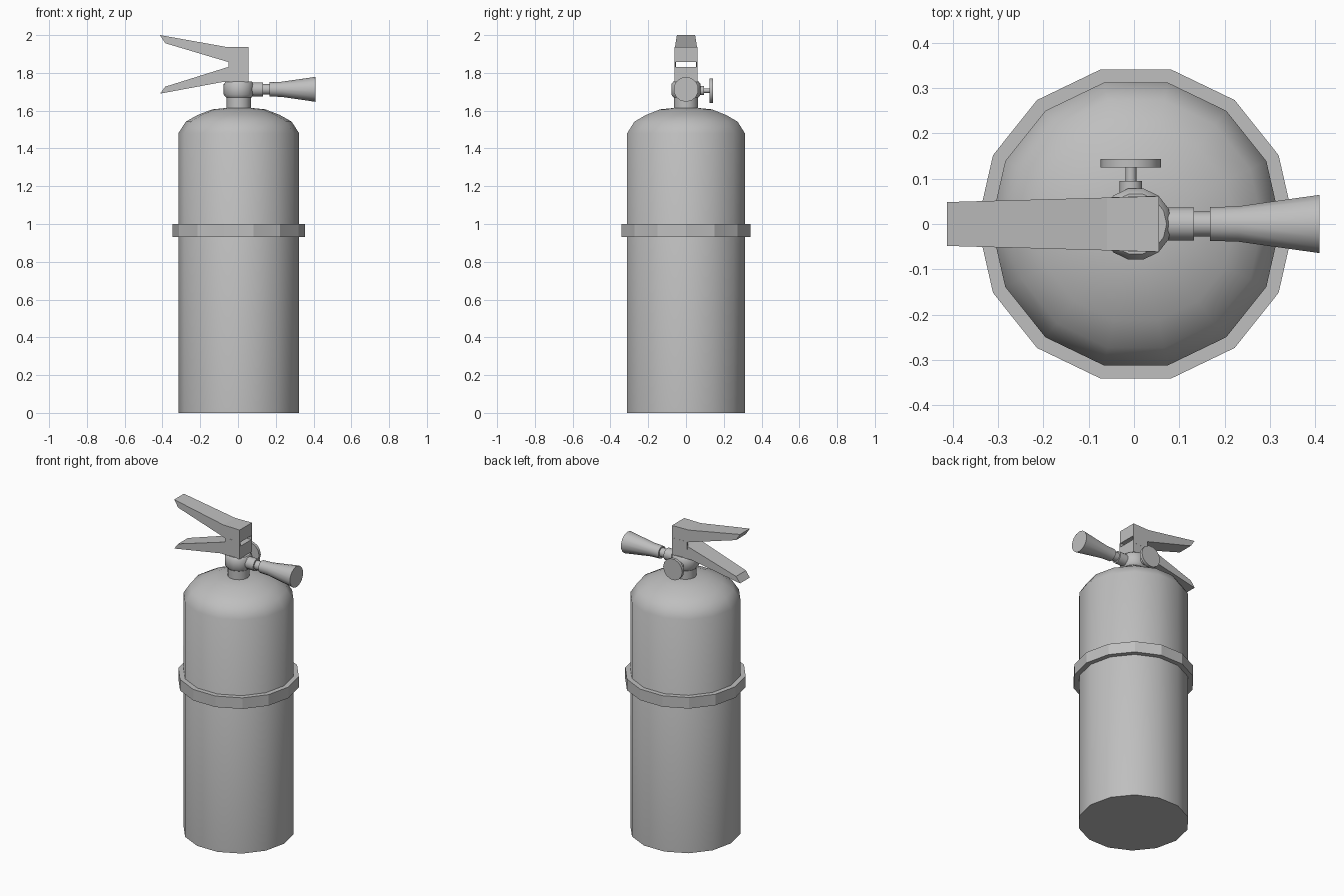
import bpy, bmesh, math
from mathutils import Matrix, Vector

if "Cube" in bpy.data.objects:
    bpy.data.objects.remove(bpy.data.objects["Cube"], do_unlink=True)

GREY = (0.52, 0.52, 0.52, 1)
grey = bpy.data.materials.new("plain_grey")
grey.use_nodes = True
grey.diffuse_color = GREY
grey.node_tree.nodes["Principled BSDF"].inputs["Base Color"].default_value = GREY


def finish(name, bm, smooth=None):
    bmesh.ops.recalc_face_normals(bm, faces=bm.faces)
    mesh = bpy.data.meshes.new(name)
    bm.to_mesh(mesh)
    bm.free()
    mesh.materials.append(grey)
    obj = bpy.data.objects.new(name, mesh)
    bpy.context.collection.objects.link(obj)
    if smooth:
        bpy.ops.object.select_all(action="DESELECT")
        obj.select_set(True)
        bpy.context.view_layer.objects.active = obj
        bpy.ops.object.shade_smooth_by_angle(angle=math.radians(smooth))
    return obj


def lathe(name, profile, origin, sides=14, turn=Matrix(), smooth=45):
    """Spin (radius, height) points around local z, cap both ends, then place."""
    bm = bmesh.new()
    rings = [[bm.verts.new((r * math.cos(a), r * math.sin(a), h))
              for a in (math.tau * i / sides for i in range(sides))]
             for r, h in profile]
    for low, high in zip(rings, rings[1:]):
        for i in range(sides):
            j = (i + 1) % sides
            bm.faces.new((low[i], low[j], high[j], high[i]))
    bm.faces.new(rings[0])
    bm.faces.new(rings[-1])
    bm.transform(Matrix.Translation(origin) @ turn)
    return finish(name, bm, smooth)


def plate(name, outline, y_scale=(-1, 1)):
    """Extrude an x-z outline across y, narrowing toward the grip tip."""
    bm = bmesh.new()
    sides = []
    for s in y_scale:
        sides.append([bm.verts.new((x, s * (0.0615 + 0.028 * (x - 0.055)), z))
                      for x, z in outline])
    n = len(outline)
    bm.faces.new(sides[0])
    bm.faces.new(sides[1])
    for i in range(n):
        j = (i + 1) % n
        bm.faces.new((sides[0][i], sides[0][j], sides[1][j], sides[1][i]))
    return finish(name, bm)


along_x = Matrix.Rotation(math.pi / 2, 4, "Y")
along_y = Matrix.Rotation(-math.pi / 2, 4, "X")
CX = 0.004

# Tank with rounded shoulder, and the flat-sided strap around it
lathe("tank", [(0.32, 0), (0.32, 1.48), (0.28, 1.542), (0.218, 1.577),
               (0.14, 1.607), (0.06, 1.615)], (CX, 0, 0))
lathe("strap", [(0.35, 0.93), (0.35, 1.0)], (CX, 0, 0), smooth=None)

# Neck and valve body
lathe("neck", [(0.064, 1.6), (0.064, 1.68)], (CX, 0, 0))
lathe("valve_body", [(0.068, 1.67), (0.08, 1.685), (0.08, 1.74), (0.068, 1.755)],
      (CX, 0, 0))

# Discharge nozzle: stub, narrow waist and flared horn
lathe("nozzle", [(0.037, 0.04), (0.037, 0.132), (0.028, 0.132), (0.028, 0.168),
                 (0.038, 0.168), (0.04, 0.23), (0.066, 0.41)],
      (0, 0, 1.713), turn=along_x)

# Round gauge knob at the back
lathe("gauge_knob", [(0.025, 0.05), (0.025, 0.095), (0.012, 0.095), (0.012, 0.125),
                     (0.067, 0.125), (0.067, 0.143)],
      (-0.007, 0, 1.706), turn=along_y)

# Squeeze lever, with two cheeks that straddle the carry handle
plate("squeeze_lever", [(-0.413, 2.0), (-0.06, 1.937), (0.055, 1.937),
                        (0.055, 1.857), (-0.05, 1.857), (-0.385, 1.957)])
for side, s in (("left", 1), ("right", -1)):
    plate("lever_cheek_" + side, [(-0.05, 1.86), (0.055, 1.86),
                                  (0.055, 1.81), (-0.05, 1.81)], (s * 0.9, s * 1.01))

# Carry handle
plate("carry_handle", [(-0.413, 1.69), (-0.385, 1.727), (-0.05, 1.832),
                       (0.055, 1.832), (0.055, 1.752), (-0.08, 1.752)])
